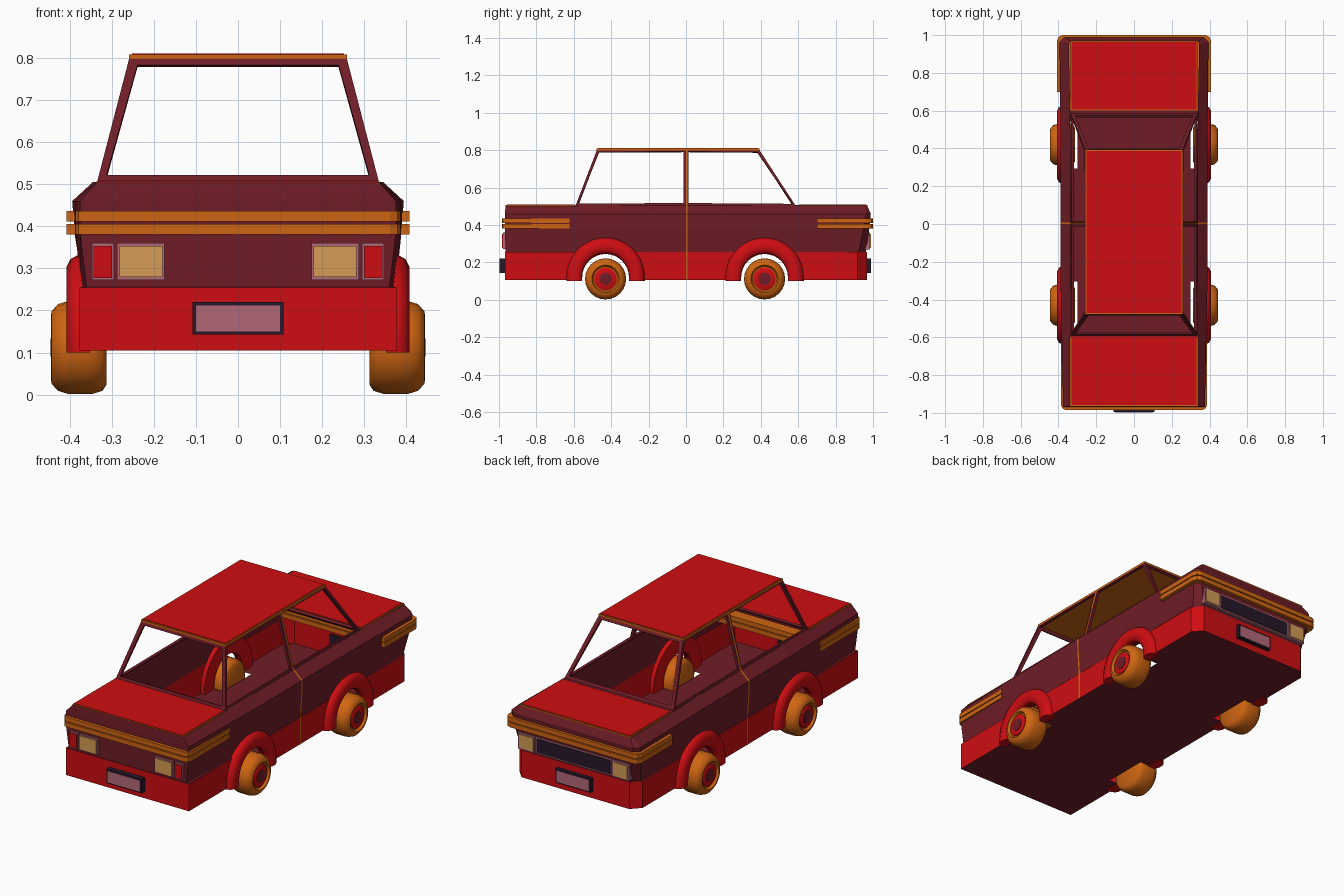
import bpy, bmesh
from math import pi, sin, cos

if "Cube" in bpy.data.objects:
    bpy.data.objects.remove(bpy.data.objects["Cube"])

def mat(name, c):
    m = bpy.data.materials.new(name)
    m.diffuse_color = (*c, 1)
    m.use_nodes = True
    m.node_tree.nodes["Principled BSDF"].inputs["Base Color"].default_value = m.diffuse_color
    return m

MAROON = mat("maroon", (.16, .012, .02))
RED = mat("red", (.62, .004, .006))
ORANGE = mat("orange", (.62, .13, .006))
AMBER = mat("amber", (.66, .33, .09))
PINK = mat("pink", (.45, .14, .19))
DARK = mat("dark", (.02, .009, .022))

def mesh(name, verts, faces, m, smooth=False, normals=True):
    me = bpy.data.meshes.new(name)
    me.from_pydata(verts, [], faces)
    if normals:
        bm = bmesh.new()
        bm.from_mesh(me)
        bmesh.ops.recalc_face_normals(bm, faces=bm.faces)
        bm.to_mesh(me)
        bm.free()
    me.materials.append(m)
    ob = bpy.data.objects.new(name, me)
    bpy.context.collection.objects.link(ob)
    if smooth:
        bpy.ops.object.select_all(action='DESELECT')
        ob.select_set(True)
        bpy.context.view_layer.objects.active = ob
        bpy.ops.object.shade_smooth_by_angle(angle=.7)
    return ob

def loft(name, loops, m, closed=True, caps=False, smooth=False):
    n = len(loops[0])
    verts = [p for lp in loops for p in lp]
    faces = [(k*n+i, k*n+(i+1) % n, (k+1)*n+(i+1) % n, (k+1)*n+i)
             for k in range(len(loops)-1) for i in range(n if closed else n-1)]
    if caps:
        faces += [tuple(range(n))[::-1], tuple(range(len(verts)-n, len(verts)))]
    return mesh(name, verts, faces, m, smooth)

def box(name, x0, x1, y0, y1, z0, z1, m):
    return loft(name, [[(x0, y0, z), (x1, y0, z), (x1, y1, z), (x0, y1, z)] for z in (z0, z1)], m, caps=True)

def outline(z, xf, xm, xr, yf, yr, c):
    half = [(xf, yf), (xm, -.35), (xm, .35), (xr, yr-c), (xr-c, yr)]
    return [(x, y, z) for x, y in half] + [(-x, y, z) for x, y in half[::-1]]

WHEELS = (-.43, .42)
AXLE = .112

# Upper body shell, open at the cabin
loft("upper_body", [outline(.255, .375, .378, .378, -.967, .967, .05),
                    outline(.256, .36, .375, .368, -.965, .962, .04),
                    outline(.38, .375, .385, .388, -.968, .98, .03),
                    outline(.46, .375, .388, .394, -.968, .988, .025),
                    outline(.505, .335, .335, .345, -.965, .968, .01)], MAROON)

# Lower body: side panels with arched openings
for s, side in ((1, "right"), (-1, "left")):
    pts = [(-.967, .255), (-.967, .105)]
    for w in WHEELS:
        pts += [(w-.125, .105)]
        pts += [(w-.125*cos(pi*i/16), .12+.125*sin(pi*i/16)) for i in range(17)]
        pts += [(w+.125, .105)]
    pts += [(.917, .105), (.917, .255)]
    mesh("lower_side_"+side, [(s*.377, y, z) for y, z in pts], [tuple(range(len(pts)))], RED)
loft("lower_front", [[(-.377, -.967, z), (.377, -.967, z)] for z in (.105, .255)], RED, closed=False)
loft("lower_rear", [[(.377, .917, z), (.33, .967, z), (-.33, .967, z), (-.377, .917, z)]
                    for z in (.105, .255)], RED, closed=False)

# Floor with wheel notches
half = [(.377, -.967)]
for w in WHEELS:
    half += [(.377, w-.125), (.3, w-.125), (.3, w+.125), (.377, w+.125)]
half += [(.377, .917), (.33, .967)]
fl = [(x, y, .105) for x, y in half] + [(-x, y, .105) for x, y in half[::-1]]
mesh("floor", fl, [tuple(range(len(fl)))], MAROON)

# Bonnet and boot lids with a thin contrasting edge
for name, y0, y1 in (("front_lid", -.965, -.588), ("rear_lid", .598, .97)):
    box(name+"_edge", -.338, .338, y0, y1, .499, .506, ORANGE)
    box(name, -.331, .331, y0+.007, y1-.007, .504, .509, RED)
for s in (-1, 1):
    box("scuttle", -.335, .335, *sorted((s*.575, s*.6)), .497, .507, MAROON)

# Cabin frame: inset and opened windows
B = [(-.335, -.59, .505), (.335, -.59, .505), (.335, 0, .505), (.335, .585, .505), (-.335, .585, .505), (-.335, 0, .505)]
T = [(-.257, -.475, .805), (.257, -.475, .805), (.257, 0, .805), (.257, .39, .805), (-.257, .39, .805), (-.257, 0, .805)]
cabin = loft("cabin_frame", [B, T], MAROON)
bm = bmesh.new()
bm.from_mesh(cabin.data)
ends = [f for f in bm.faces if abs(f.normal.y) > .5]
sides = [f for f in bm.faces if abs(f.normal.y) <= .5]
bmesh.ops.inset_individual(bm, faces=ends, thickness=.029)
bmesh.ops.inset_individual(bm, faces=sides, thickness=.018)
bmesh.ops.delete(bm, geom=ends+sides, context='FACES')
bm.to_mesh(cabin.data)
bm.free()
mod = cabin.modifiers.new("thickness", 'SOLIDIFY')
mod.thickness = .014

# Roof
box("roof_edge", -.259, .259, -.478, .394, .797, .808, ORANGE)
box("roof", -.252, .252, -.47, .387, .804, .811, RED)

# Door seams
for s in (-1, 1):
    path = [(.379, .105), (.379, .255), (.387, .38), (.39, .46), (.338, .507), (.26, .806)]
    loft("door_seam", [[(s*x, -.001, z), (s*x, .009, z)] for x, z in path], ORANGE, closed=False)

# Wraparound double trim bars
for z in (.381, .411):
    for name, w, ya, yb, c in (("front_trim", .386, -.622, -.985, .025), ("rear_trim", .408, .7, 1.0, .03)):
        d = 1 if yb > 0 else -1
        h = [(w, ya), (w, yb-d*c), (w-c*.3, yb-d*c*.3), (w-c, yb)]
        lp = h + [(-x, y) for x, y in h[::-1]]
        loft(name, [[(x, y, k) for x, y in lp] for k in (z, z+.025)], ORANGE, caps=True)

# Number plates
for d in (-1, 1):
    def plate(name, w, z0, z1, a, b, m, x=0):
        box(name, x-w, x+w, *sorted((d*a, d*b)), z0, z1, m)
    e = .998 if d < 0 else .99
    plate("plate_frame", .108, .143, .22, .955, e-.002, DARK)
    plate("plate", .1, .15, .212, .96, e, PINK)
    # Lamps and grille
    for s in (-1, 1):
        if d < 0:
            plate("lamp_frame", .056, .272, .36, .95, .978, PINK, s*.231)
            plate("lamp", .051, .279, .353, .95, .983, AMBER, s*.231)
            plate("side_lamp_frame", .026, .272, .36, .95, .978, PINK, s*.321)
            plate("side_lamp", .022, .277, .353, .95, .983, RED, s*.321)
        else:
            plate("lamp_frame", .052, .268, .36, .95, .985, PINK, s*.288)
            plate("lamp", .043, .277, .351, .95, .989, AMBER, s*.288)
    if d > 0:
        plate("grille_frame", .232, .268, .36, .95, .982, PINK)
        plate("grille", .224, .276, .352, .95, .986, DARK)

# Wheels and arches
def lathe(name, prof, s, y, m, n=24):
    loops = [[(s*x, y+r*cos(2*pi*i/n), AXLE+r*sin(2*pi*i/n)) for i in range(n)] for r, x in prof]
    return loft(name, loops, m, caps=True, smooth=True)

for s in (-1, 1):
    for y in WHEELS:
        lathe("tyre", [(.088, .312), (.103, .322), (.11, .345), (.11, .405), (.103, .428), (.086, .443),
                       (.074, .445), (.066, .432), (.02, .432)], s, y, ORANGE)
        lathe("hub", [(.06, .42), (.06, .437), (.054, .441), (.02, .441)], s, y, RED)
        lathe("hub_cap", [(.034, .43), (.034, .444), (.01, .446)], s, y, MAROON, 16)
        section = [(.125, .352), (.125, .39), (.135, .402), (.155, .408), (.18, .407), (.198, .398),
                   (.208, .38), (.21, .352)]
        arc = [(cos(pi*i/20), sin(pi*i/20), .124) for i in range(21)]
        arc = [(1, 0, .1)] + arc + [(-1, 0, .1)]
        loft("wheel_arch", [[(s*x, y+r*c, z+r*k) for r, x in section] for c, k, z in arc],
             RED, caps=True, smooth=True)
